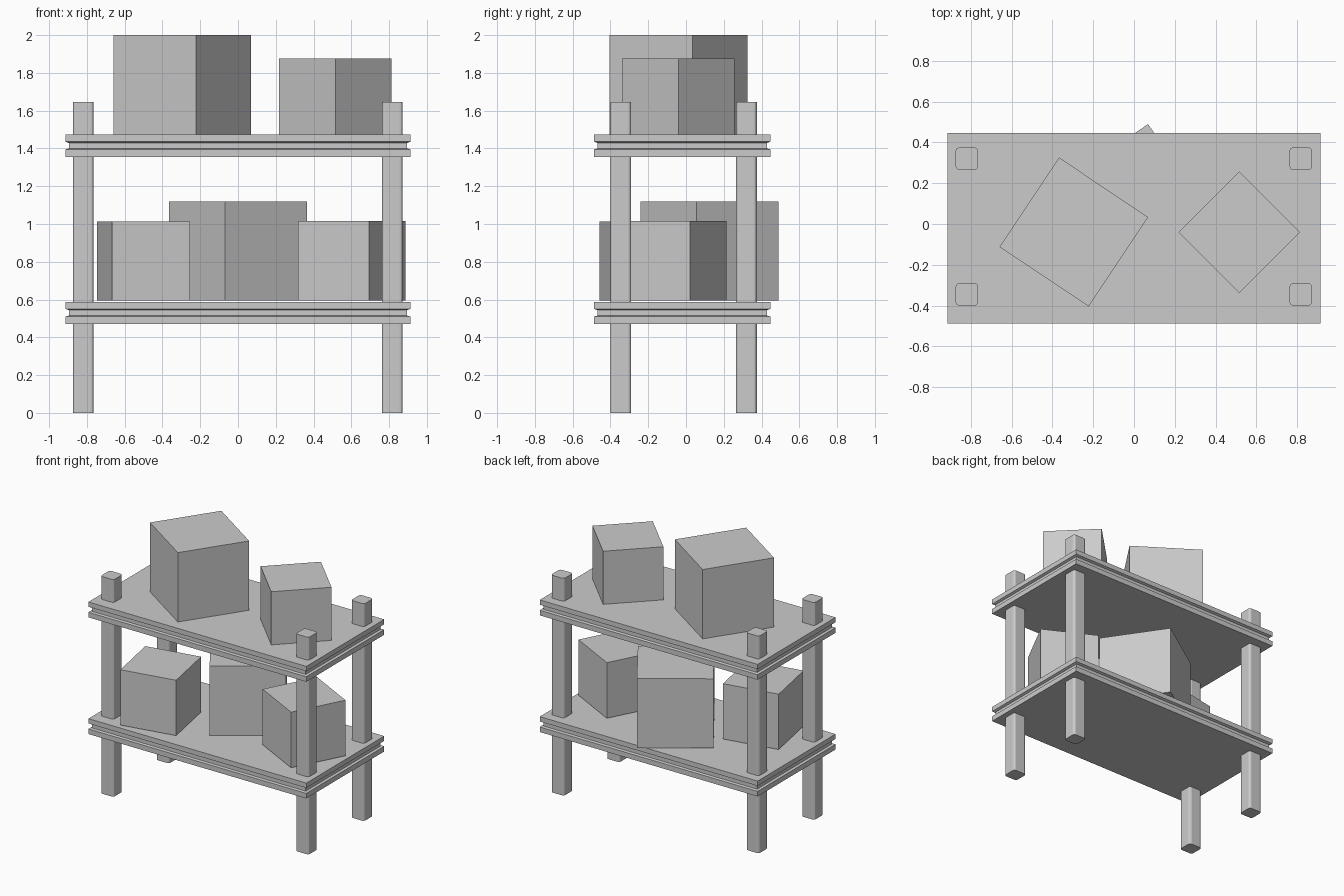
import bpy, bmesh
from math import radians
from mathutils import Matrix

if "Cube" in bpy.data.objects:
    bpy.data.objects.remove(bpy.data.objects["Cube"])


def finish(bm, name):
    bmesh.ops.recalc_face_normals(bm, faces=bm.faces)
    me = bpy.data.meshes.new(name)
    bm.to_mesh(me)
    bm.free()
    ob = bpy.data.objects.new(name, me)
    bpy.context.collection.objects.link(ob)
    return ob


def box(name, center, size, angle=0, bevel=0):
    """Box; bevel rounds only the vertical edges."""
    bm = bmesh.new()
    bmesh.ops.create_cube(bm, size=1, matrix=Matrix.Diagonal((*size, 1)))
    if bevel:
        upright = [e for e in bm.edges
                   if abs(e.verts[0].co.z - e.verts[1].co.z) > size[2] / 2]
        bmesh.ops.bevel(bm, geom=upright, offset=bevel, segments=3,
                        profile=0.5, affect='EDGES')
    ob = finish(bm, name)
    ob.location = center
    ob.rotation_euler.z = radians(angle)
    return ob


def shelf(name, z, half_x=0.914, half_y=0.467, y=-0.02):
    """Board with a groove around its rim, lofted from rectangles."""
    g = 0.018
    profile = [(0, 0), (0.039, 0), (0.044, g), (0.073, g), (0.080, 0), (0.117, 0)]
    bm = bmesh.new()
    rings = []
    for h, inset in profile:
        a, b = half_x - inset, half_y - inset
        rings.append([bm.verts.new((sx * a, y + sy * b, z + h))
                      for sx, sy in ((-1, -1), (1, -1), (1, 1), (-1, 1))])
    for lo, hi in zip(rings, rings[1:]):
        for i in range(4):
            j = (i + 1) % 4
            bm.faces.new((lo[i], lo[j], hi[j], hi[i]))
    bm.faces.new(rings[0])
    bm.faces.new(rings[-1])
    return finish(bm, name)


# Shelves
shelf("lower_shelf", 0.471)
shelf("upper_shelf", 1.356)

# Posts running through both shelves
LEG_H = 1.647
for side, x in (("left", -0.819), ("right", 0.817)):
    for end, y in (("front", -0.345), ("back", 0.32)):
        box(f"{end}_{side}_post", (x, y, LEG_H / 2), (0.11, 0.11, LEG_H), bevel=0.018)

# Crates: name, x, y, base z, edge length, turn in degrees
crates = [
    ("upper_large_crate", -0.295, -0.039, 1.474, 0.526, 56.3),
    ("upper_small_crate", 0.516, -0.041, 1.455, 0.421, 45),
    ("lower_left_crate", -0.50, -0.212, 0.594, 0.42, 10.9),
    ("lower_right_crate", 0.603, -0.069, 0.594, 0.422, -27.5),
    ("lower_back_crate", 0.0, 0.124, 0.594, 0.526, 34.3),
]
for name, x, y, z, s, turn in crates:
    box(name, (x, y, z + s / 2), (s, s, s), turn)
